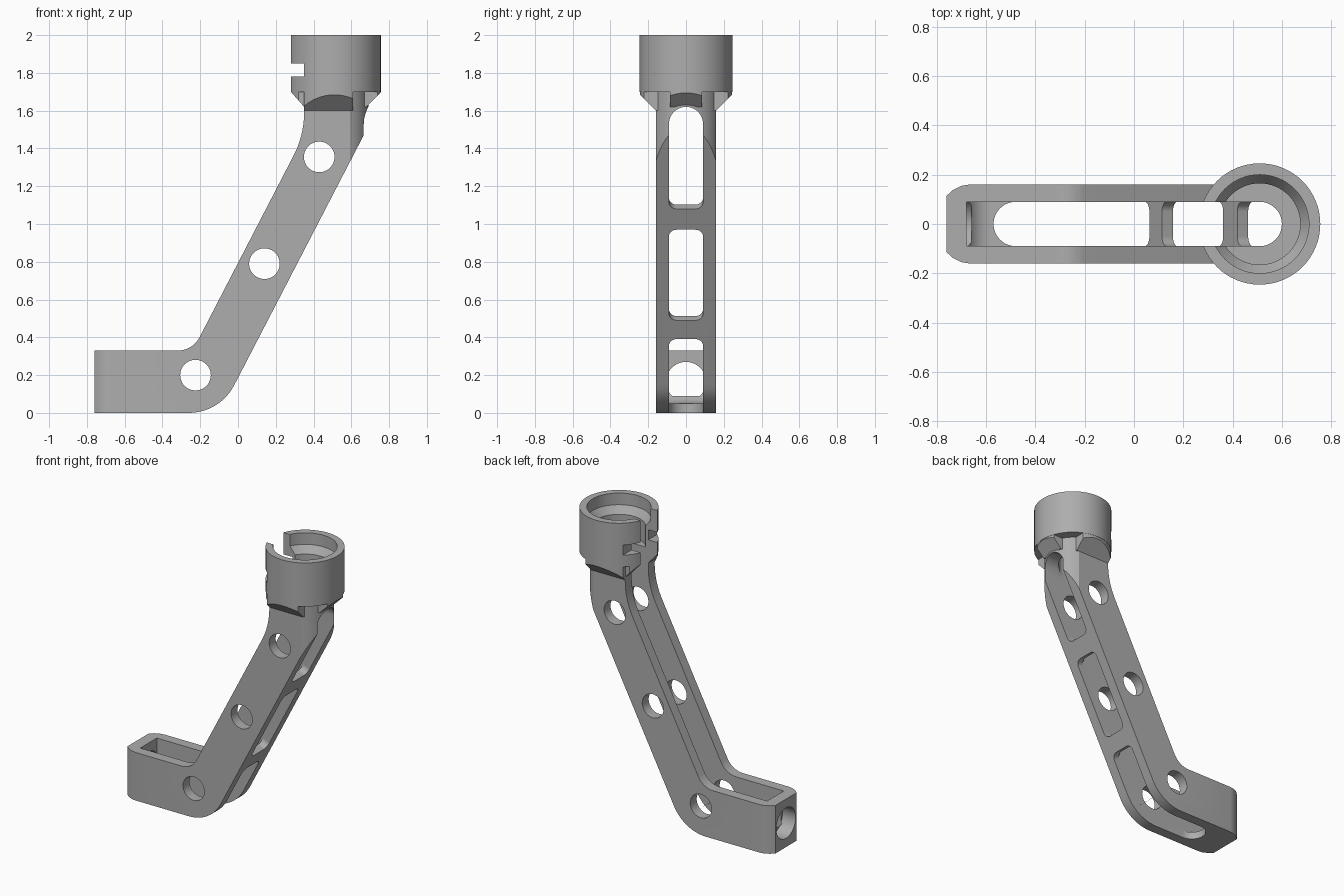
import bpy, bmesh, math
from mathutils import Vector

cube = bpy.data.objects.get("Cube")
if cube:
    bpy.data.objects.remove(cube, do_unlink=True)

X, Y, Z = Vector((1, 0, 0)), Vector((0, 1, 0)), Vector((0, 0, 1))
ALONG = Vector((0.46, 0, 0.888)).normalized()     # direction of the sloping arm
OUT = Vector((0.888, 0, -0.46)).normalized()      # outward normal of its lower face
HEEL = Vector((-0.096, 0, 0))                     # corner the slope starts from
HUB = Vector((0.51, 0, 0))                        # axis of the cup

mat = bpy.data.materials.new("grey")
mat.use_nodes = True
grey = (0.42, 0.42, 0.42, 1)
mat.diffuse_color = grey
mat.node_tree.nodes["Principled BSDF"].inputs["Base Color"].default_value = grey


def rounded(corners):
    """Polygon from (a, b[, radius]) corners, filleted where a radius is given."""
    out, n = [], len(corners)
    for i, c in enumerate(corners):
        p = Vector(c[:2])
        if len(c) < 3:
            out.append(p)
            continue
        a = (Vector(corners[i - 1][:2]) - p).normalized()
        b = (Vector(corners[(i + 1) % n][:2]) - p).normalized()
        half = a.angle(b) / 2
        centre = p + (a + b).normalized() * (c[2] / math.sin(half))
        t0 = p + a * (c[2] / math.tan(half)) - centre
        t1 = p + b * (c[2] / math.tan(half)) - centre
        sweep, steps = math.pi - 2 * half, 12
        for k in range(steps + 1):
            f = k / steps
            out.append(centre + (t0 * math.sin((1 - f) * sweep)
                                 + t1 * math.sin(f * sweep)) / math.sin(sweep))
    return out


def circle(r, n=64):
    return [(r * math.cos(2 * math.pi * k / n), r * math.sin(2 * math.pi * k / n))
            for k in range(n)]


def finish(name, bm):
    bmesh.ops.recalc_face_normals(bm, faces=bm.faces[:])
    me = bpy.data.meshes.new(name)
    bm.to_mesh(me)
    bm.free()
    me.materials.append(mat)
    ob = bpy.data.objects.new(name, me)
    bpy.context.collection.objects.link(ob)
    return ob


def prism(name, pts, u, v, w, lo, hi, origin=Vector((0, 0, 0))):
    """Extrude a 2D outline lying in the u-v plane along w."""
    bm = bmesh.new()
    ends = [[bm.verts.new(origin + u * p[0] + v * p[1] + w * h) for p in pts]
            for h in (lo, hi)]
    for e in ends:
        bm.faces.new(e)
    for i in range(len(pts)):
        j = (i + 1) % len(pts)
        bm.faces.new((ends[0][i], ends[0][j], ends[1][j], ends[1][i]))
    return finish(name, bm)


def lathe(name, profile, n=64):
    """Solid of revolution about the cup axis from (radius, height) points."""
    bm = bmesh.new()
    rings = [[bm.verts.new(HUB + X * p[0] + Y * p[1] + Z * z) for p in circle(r, n)]
             for r, z in profile]
    bm.faces.new(rings[0])
    bm.faces.new(rings[-1])
    for a, b in zip(rings, rings[1:]):
        for i in range(n):
            j = (i + 1) % n
            bm.faces.new((a[i], a[j], b[j], b[i]))
    return finish(name, bm)


def combine(target, tool, op):
    mod = target.modifiers.new("combine", 'BOOLEAN')
    mod.operation, mod.solver, mod.object = op, 'EXACT', tool
    bpy.context.view_layer.objects.active = target
    bpy.ops.object.modifier_apply(modifier=mod.name)
    bpy.data.objects.remove(tool, do_unlink=True)


# bent arm: side outline trimmed by the plan outline
bracket = prism("bent_arm_with_cup", rounded([
    (-0.76, 0), (-0.096, 0, 0.27), (0.75, 1.633), (0.75, 1.72), (0.35, 1.72),
    (0.35, 1.47, 0.5), (-0.24, 0.33, 0.13), (-0.76, 0.33)]), X, Z, Y, -0.3, 0.3)
edge = math.asin(0.16 / 0.18)
nose = [(0.51 + 0.18 * math.cos(a), 0.18 * math.sin(a))
        for a in (edge * (k / 12 - 1) for k in range(25))]
tail = [(-0.67, 0.16), (-0.70, 0.155), (-0.735, 0.138), (-0.76, 0.115)]
plan = nose + tail + [(x, -y) for x, y in reversed(tail)]
combine(bracket, prism("plan", plan, X, Y, Z, -0.1, 2.1), 'INTERSECT')

# gussets beneath the cup, trimmed to its radius
gussets = [
    prism("side_gusset", [(-0.16, 1.6), (0.16, 1.6), (0.26, 1.7), (0.26, 1.71),
                          (-0.26, 1.71), (-0.26, 1.7)], Y, Z, X, 0.35, 0.61),
    prism("front_gusset", [(0.62, 1.62), (0.68, 1.62), (0.76, 1.7), (0.76, 1.71),
                           (0.62, 1.71)], X, Z, Y, -0.085, 0.085),
    prism("back_gusset", [(0.4, 1.62), (0.35, 1.62), (0.28, 1.7), (0.28, 1.71),
                          (0.4, 1.71)], X, Z, Y, -0.155, 0.155)]
for g in gussets:
    combine(g, lathe("trim", [(0.244, 1.5), (0.244, 1.9)]), 'INTERSECT')
    combine(bracket, g, 'UNION')

# cup and its stepped bore
combine(bracket, lathe("cup", [(0.246, 1.7), (0.246, 2.0)]), 'UNION')
combine(bracket, lathe("bore", [(0.165, 1.725), (0.165, 1.87), (0.2, 1.92),
                                (0.2, 2.1)]), 'DIFFERENCE')

# open channel along the arm, which also splits the cup
cutters = [prism("channel", rounded([
    (-0.68, 2.2), (-0.68, 0.05, 0.1), (-0.126, 0.05, 0.22), (0.51, 1.278),
    (0.51, 2.2)]), X, Z, Y, -0.09, 0.09)]
cutters.append(prism("channel_end", circle(0.09, 48), X, Y, Z, 1.278, 1.8, HUB))

# windows through the channel floor
for lo, hi in ((0.2, 0.44), (0.552, 1.092), (1.216, 1.62)):
    r = 0.04
    cutters.append(prism("window", rounded([
        (lo, -0.09, r), (hi, -0.09, r), (hi, 0.09, r), (lo, 0.09, r)]),
        ALONG, Y, OUT, -0.12, 0.1, HEEL))
cutters.append(prism("top_window", rounded([
    (-0.09, 1.3), (0.09, 1.3), (0.09, 1.62, 0.0899), (-0.09, 1.62, 0.0899)]),
    Y, Z, X, 0.5, 0.9))
cutters.append(prism("heel_window", [
    (-0.48, -0.1), (0.131, -0.1), (0.131, 0.22), (-0.047, 0.312), (-0.12, 0.1),
    (-0.48, 0.1)], X, Z, Y, -0.09, 0.09))
cutters.append(prism("heel_window_end", circle(0.09, 48), X, Y, Z, -0.1, 0.1,
                     Vector((-0.48, 0, 0))))

# cross holes, end hole and cup notch
for x, z in ((-0.225, 0.2), (0.14, 0.79), (0.43, 1.355)):
    cutters.append(prism("cross_hole", circle(0.081, 48), X, Z, Y, -0.4, 0.4,
                         Vector((x, 0, z))))
cutters.append(prism("end_hole", circle(0.105, 48), Y, Z, X, -0.9, -0.66,
                     Vector((0, 0, 0.165))))
cutters.append(prism("notch", [(0.2, 1.78), (0.35, 1.78), (0.35, 1.85), (0.2, 1.85)],
                     X, Z, Y, -0.4, 0.4))
for c in cutters:
    combine(bracket, c, 'DIFFERENCE')

# smooth curves, crisp edges
bpy.ops.object.select_all(action='DESELECT')
bracket.select_set(True)
bpy.context.view_layer.objects.active = bracket
bpy.ops.object.shade_smooth_by_angle(angle=math.radians(25))
